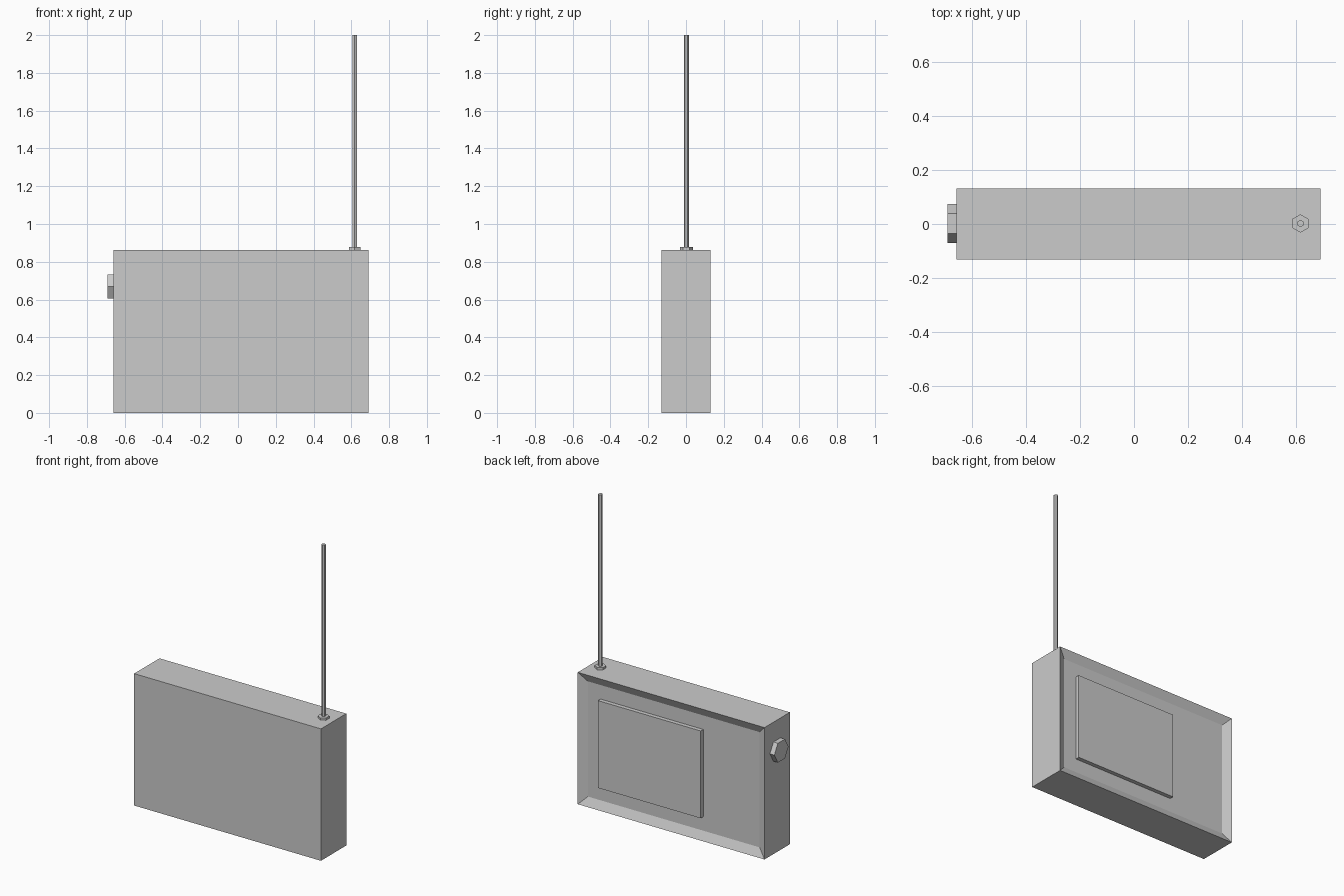
import bpy, bmesh
from math import pi

if "Cube" in bpy.data.objects:
    bpy.data.objects.remove(bpy.data.objects["Cube"])


def box(name, x0, x1, y0, y1, z0, z1):
    bpy.ops.mesh.primitive_cube_add(size=1, location=((x0 + x1) / 2, (y0 + y1) / 2, (z0 + z1) / 2))
    ob = bpy.context.object
    ob.name = name
    ob.scale = (x1 - x0, y1 - y0, z1 - z0)
    bpy.ops.object.transform_apply(location=True, rotation=False, scale=True)
    return ob


def hex_rod(name, radius, depth, location, rotation=(0, 0, 0)):
    bpy.ops.mesh.primitive_cylinder_add(vertices=6, radius=radius, depth=depth,
                                        location=location, rotation=rotation)
    bpy.context.object.name = name


BACK, TOP, RECESS = 0.131, 0.863, 0.027

# Case, with a framed recess pressed into the back
case = box("case", -0.66, 0.692, -BACK, BACK, 0, TOP)
bm = bmesh.new()
bm.from_mesh(case.data)
bm.normal_update()
back = [f for f in bm.faces if f.normal.y > 0.9]
bmesh.ops.inset_individual(bm, faces=back, thickness=0.077)
bmesh.ops.translate(bm, verts=back[0].verts[:], vec=(0, -RECESS, 0))
bm.to_mesh(case.data)
bm.free()

# Raised battery cover inside the recess
box("battery_cover", -0.198, 0.545, BACK - RECESS - 0.003, BACK, 0.146, 0.717)

# Tuning knob on the left side
hex_rod("tuning_knob", 0.073, 0.036, (-0.674, 0.002, 0.67), (0, pi / 2, 0))

# Antenna and its collar
hex_rod("antenna_collar", 0.034, 0.018, (0.618, 0.002, TOP + 0.006))
hex_rod("antenna", 0.0135, 2 - TOP, (0.618, 0.002, (2 + TOP) / 2))
